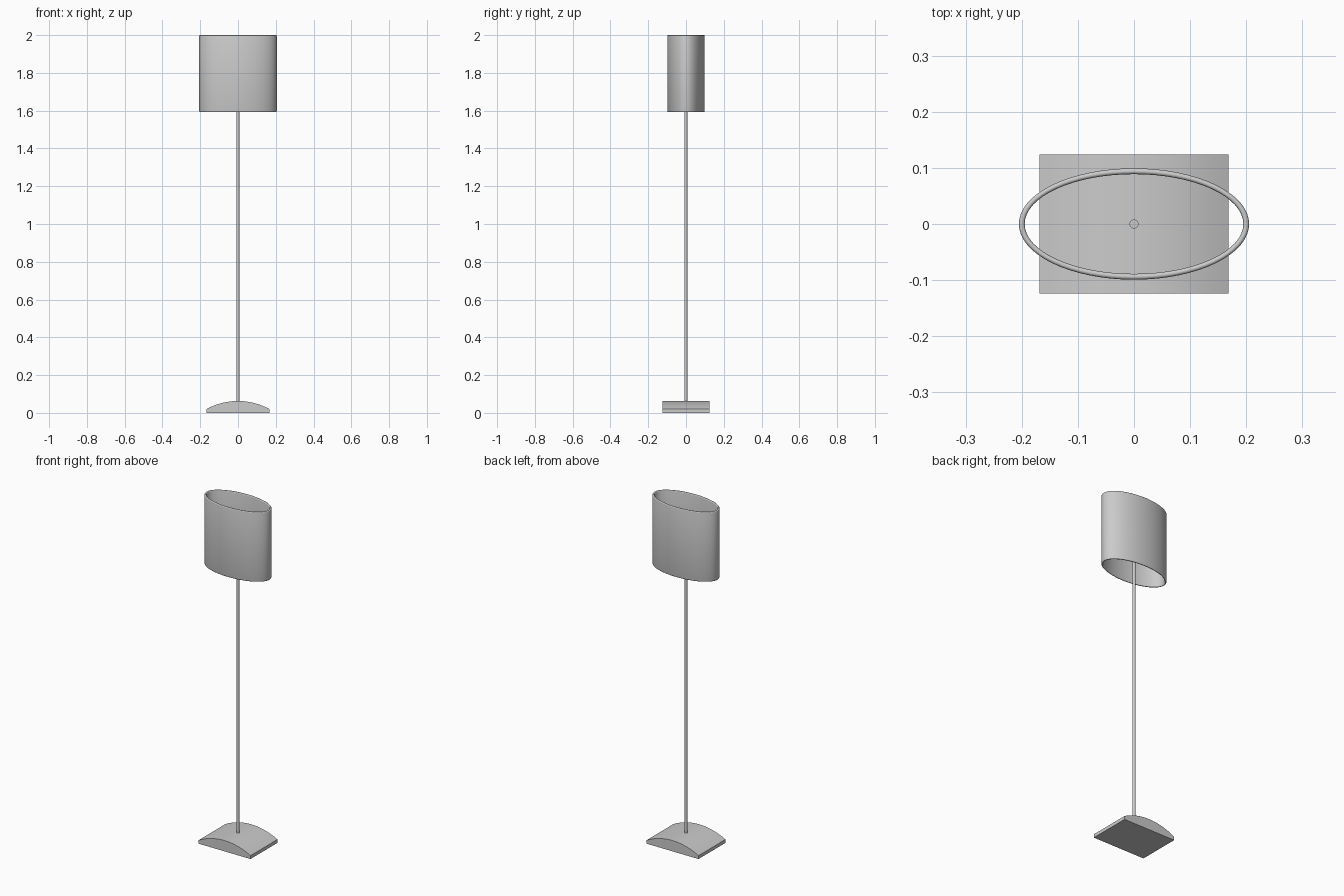
import bpy, bmesh, math

if "Cube" in bpy.data.objects:
    bpy.data.objects.remove(bpy.data.objects["Cube"])


def finish(name, bm, smooth=True):
    bmesh.ops.recalc_face_normals(bm, faces=bm.faces)
    mesh = bpy.data.meshes.new(name)
    bm.to_mesh(mesh)
    bm.free()
    obj = bpy.data.objects.new(name, mesh)
    bpy.context.collection.objects.link(obj)
    if smooth:
        bpy.ops.object.select_all(action='DESELECT')
        obj.select_set(True)
        bpy.context.view_layer.objects.active = obj
        bpy.ops.object.shade_smooth_by_angle(angle=math.radians(35))
    return obj


# Base: arched profile extruded front to back
half_w, half_d, edge_z, top_z, steps = 0.168, 0.124, 0.02, 0.063, 12
sag = top_z - edge_z
radius = (half_w ** 2 + sag ** 2) / (2 * sag)
span = math.asin(half_w / radius)
profile = [(-half_w, 0), (half_w, 0)]
for i in range(steps + 1):
    a = span * (1 - 2 * i / steps)
    profile.append((radius * math.sin(a), top_z - radius + radius * math.cos(a)))
bm = bmesh.new()
face = bm.faces.new([bm.verts.new((x, -half_d, z)) for x, z in profile])
ext = bmesh.ops.extrude_face_region(bm, geom=[face])
bmesh.ops.translate(bm, vec=(0, 2 * half_d, 0),
                    verts=[v for v in ext['geom'] if isinstance(v, bmesh.types.BMVert)])
finish("base", bm)

# Pole: thin rod running up into the shade
pole_bottom, pole_top = 0.05, 1.8
bm = bmesh.new()
bmesh.ops.create_cone(bm, cap_ends=True, segments=24, radius1=0.008, radius2=0.008,
                      depth=pole_top - pole_bottom)
bmesh.ops.translate(bm, vec=(0, 0, (pole_top + pole_bottom) / 2), verts=bm.verts)
finish("pole", bm)

# Shade: open elliptical tube, wall section with rounded rims swept round the ellipse
mid_x, mid_y, r = 0.2, 0.094, 0.0052
z_low, z_high, sides, arc = 1.592, 2.0, 64, 6
section = []
for i in range(arc + 1):
    a = math.pi * i / arc
    section.append((r * math.cos(a), z_high - r + r * math.sin(a)))
for i in range(arc + 1):
    a = math.pi + math.pi * i / arc
    section.append((r * math.cos(a), z_low + r + r * math.sin(a)))
bm = bmesh.new()
rings = []
for s in range(sides):
    t = 2 * math.pi * s / sides
    rings.append([bm.verts.new(((mid_x + o) * math.cos(t), (mid_y + o) * math.sin(t), z))
                  for o, z in section])
n = len(section)
for s in range(sides):
    a, b = rings[s], rings[(s + 1) % sides]
    for j in range(n):
        k = (j + 1) % n
        bm.faces.new((a[j], b[j], b[k], a[k]))
finish("shade", bm)
